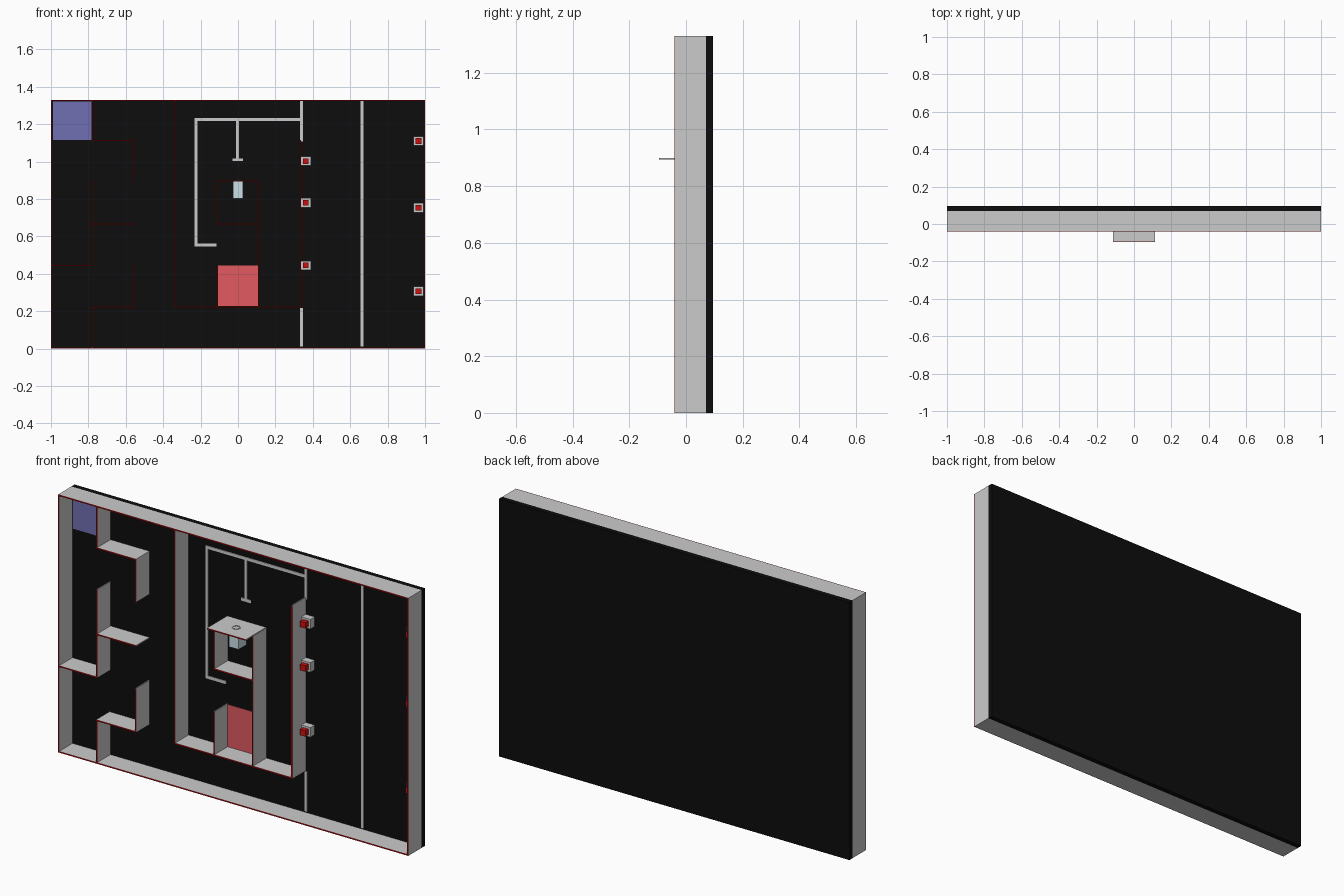
import bpy, bmesh
from mathutils import Matrix, Vector

if "Cube" in bpy.data.objects:
    bpy.data.objects.remove(bpy.data.objects["Cube"])

FRONT, FLOOR, BACK = -0.04, 0.07, 0.096   # wall front, board face, board back
T = 0.006                                 # wall thickness
H = 1.33                                  # arena height


def mat(name, r, g, b):
    m = bpy.data.materials.new(name)
    m.diffuse_color = (r, g, b, 1)
    m.use_nodes = True
    m.node_tree.nodes["Principled BSDF"].inputs["Base Color"].default_value = m.diffuse_color
    return m


BLACK = mat("black", 0.004, 0.004, 0.004)
RED = mat("red", 0.6, 0.005, 0.005)
PINK = mat("red_zone", 0.75, 0.1, 0.12)
BLUE = mat("blue_zone", 0.16, 0.16, 0.45)
ICE = mat("pale_blue", 0.6, 0.75, 0.8)


def boxes(name, spans, material=None):
    """One object made of boxes given as (x0, x1, y0, y1, z0, z1)."""
    bm = bmesh.new()
    for x0, x1, y0, y1, z0, z1 in spans:
        c = Vector(((x0 + x1) / 2, (y0 + y1) / 2, (z0 + z1) / 2))
        s = Matrix.Diagonal((x1 - x0, y1 - y0, z1 - z0, 1))
        bmesh.ops.create_cube(bm, size=1, matrix=Matrix.Translation(c) @ s)
    me = bpy.data.meshes.new(name)
    bm.to_mesh(me)
    bm.free()
    ob = bpy.data.objects.new(name, me)
    bpy.context.collection.objects.link(ob)
    if material:
        me.materials.append(material)
    return ob


def walls(name, lines, y0=FRONT):
    """Thin walls along (x0, z0, x1, z1) centre lines with a red front edge."""
    h = T / 2
    r = [(x0 - h, x1 + h, z0 - h, z1 + h) for x0, z0, x1, z1 in lines]
    boxes(name, [(a, b, y0 + 0.002, FLOOR, c, d) for a, b, c, d in r])
    boxes(name + "_red_edge", [(a, b, y0, y0 + 0.002, c, d) for a, b, c, d in r], RED)


# Backing board
boxes("backing_board", [(-1, 1, FLOOR, BACK, 0, H)], BLACK)

# Outer frame
e = T / 2
walls("outer_wall", [(-1 + e, e, -1 + e, H - e), (1 - e, e, 1 - e, H - e),
                     (-1 + e, e, 1 - e, e), (-1 + e, H - e, 1 - e, H - e)])

# Left maze
walls("maze_wall", [
    (-0.78, 1.112, -0.78, H - e), (-0.78, 1.112, -0.558, 1.112), (-0.558, 0.895, -0.558, 1.112),
    (-0.78, 0.445, -0.78, 0.895), (-0.78, 0.667, -0.558, 0.667), (-1 + e, 0.445, -0.78, 0.445),
    (-0.558, 0.223, -0.558, 0.445), (-0.78, 0.223, -0.558, 0.223), (-0.78, e, -0.78, 0.223)])

# Middle room
walls("room_wall", [
    (-0.335, 0.223, -0.335, H - e), (-0.335, 0.223, 0.335, 0.223), (0.335, 0.223, 0.335, 1.112),
    (0.11, 0.223, 0.11, 0.893), (-0.11, 0.223, -0.11, 0.445),
    (-0.11, 0.667, -0.11, 0.893), (-0.11, 0.667, 0.11, 0.667)])

# Projecting shelf with a ring on top and a box hanging below
walls("shelf", [(-0.108, 0.897, 0.108, 0.897)], -BACK)
bpy.ops.mesh.primitive_torus_add(major_radius=0.018, minor_radius=0.002, major_segments=24,
                                 minor_segments=6, location=(0, -0.013, 0.901))
bpy.context.object.name = "shelf_ring"
boxes("hanging_box", [(-0.028, 0.028, -0.035, 0.03, 0.803, 0.894)], ICE)

# Coloured floor zones
boxes("blue_zone", [(-0.99, -0.784, 0.067, FLOOR, 1.116, 1.322)], BLUE)
boxes("red_zone", [(-0.106, 0.106, 0.067, FLOOR, 0.227, 0.445)], PINK)

# Guide lines on the board
w = 0.008
guides = [(0.34, 1.115, 0.34, 1.315), (0.34, 0.02, 0.34, 0.21), (0.663, 0.02, 0.663, 1.315),
          (-0.225, 1.225, 0.34, 1.225), (-0.225, 0.555, -0.225, 1.225),
          (-0.225, 0.555, -0.123, 0.555), (-0.003, 1.01, -0.003, 1.225),
          (-0.022, 1.01, 0.018, 1.01)]
boxes("guide_line", [(a - w, c + w, 0.067, FLOOR, b - w, d + w) for a, b, c, d in guides])

# Push buttons: grey housing with red cap
spots = [(0.362, z) for z in (1.003, 0.78, 0.445)] + [(0.965, z) for z in (1.11, 0.753, 0.307)]
boxes("button_housing", [(x - .027, x + .027, .035, FLOOR, z - .025, z + .025) for x, z in spots])
boxes("button_cap", [(x - .015, x + .015, .01, .035, z - .015, z + .015) for x, z in spots], RED)
